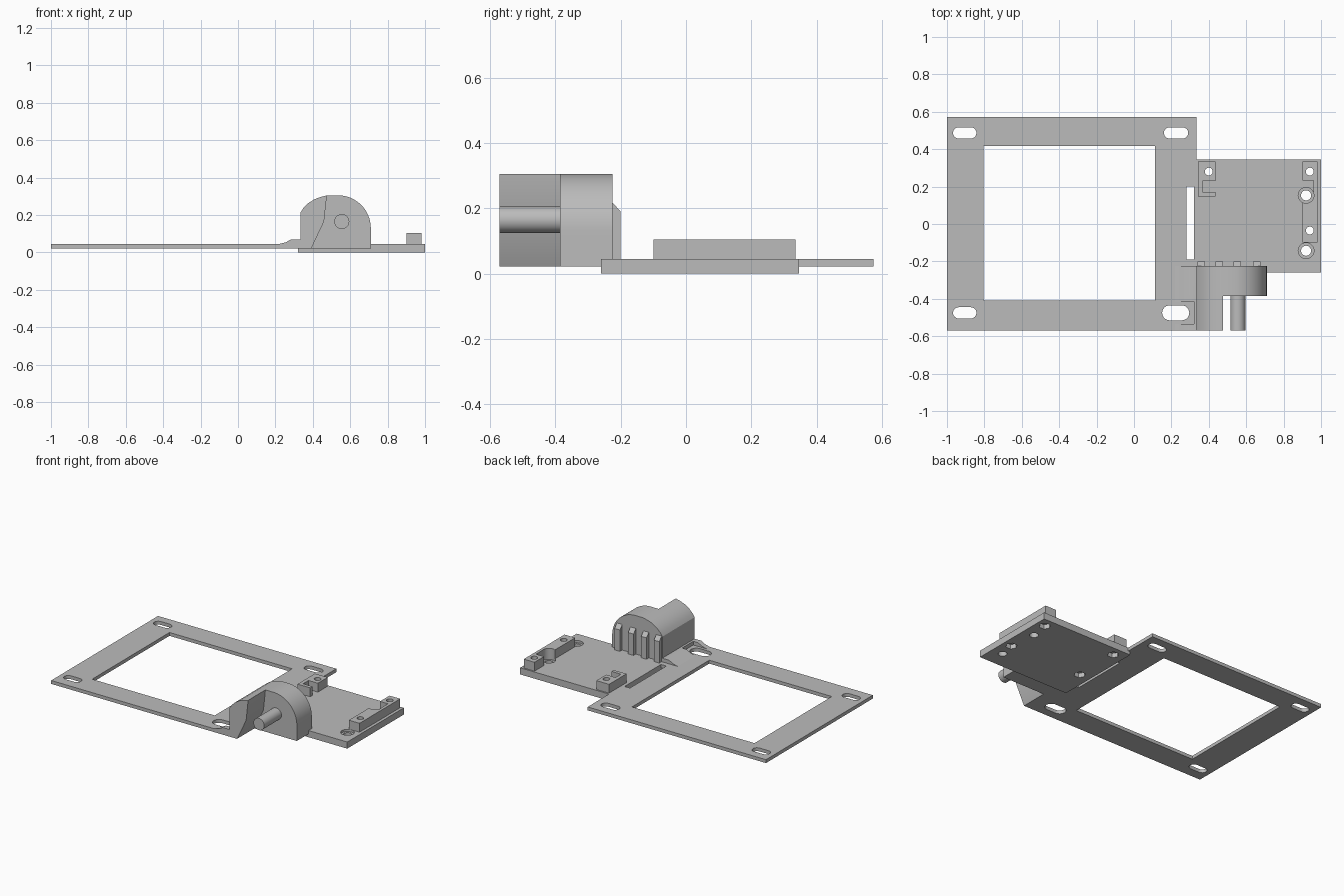
import bpy, bmesh, math
from mathutils import Vector

if "Cube" in bpy.data.objects:
    bpy.data.objects.remove(bpy.data.objects["Cube"])

grey = bpy.data.materials.new("plain grey")
grey.diffuse_color = (0.5, 0.5, 0.5, 1)
grey.use_nodes = True
grey.node_tree.nodes["Principled BSDF"].inputs["Base Color"].default_value = grey.diffuse_color


def prism(name, pts, lo, hi, axis="z"):
    """Extrude a 2D outline along z (outline x,y), y (outline x,z) or x (outline y,z)."""
    place = {"z": lambda a, b, h: (a, b, h),
             "y": lambda a, b, h: (a, h, b),
             "x": lambda a, b, h: (h, a, b)}[axis]
    bm = bmesh.new()
    face = bm.faces.new([bm.verts.new(place(a, b, lo)) for a, b in pts])
    ext = bmesh.ops.extrude_face_region(bm, geom=[face])
    verts = [g for g in ext["geom"] if isinstance(g, bmesh.types.BMVert)]
    bmesh.ops.translate(bm, verts=verts, vec=Vector(place(0, 0, hi - lo)))
    bmesh.ops.recalc_face_normals(bm, faces=bm.faces)
    mesh = bpy.data.meshes.new(name)
    bm.to_mesh(mesh)
    bm.free()
    mesh.materials.append(grey)
    ob = bpy.data.objects.new(name, mesh)
    bpy.context.collection.objects.link(ob)
    return ob


def rect(x0, x1, y0, y1):
    return [(x0, y0), (x1, y0), (x1, y1), (x0, y1)]


def arc(cx, cy, r, a0, a1, n):
    return [(cx + r * math.cos(math.radians(a0 + (a1 - a0) * i / n)),
             cy + r * math.sin(math.radians(a0 + (a1 - a0) * i / n))) for i in range(n + 1)]


def circle(cx, cy, r, n=32):
    return arc(cx, cy, r, 0, 360, n)[:-1]


def stadium(cx, cy, length, width):
    d, r = (length - width) / 2, width / 2
    return arc(cx + d, cy, r, -90, 90, 12) + arc(cx - d, cy, r, 90, 270, 12)


def cut(ob, pts, lo=-0.1, hi=0.5):
    """Remove a vertical prism from a part."""
    tool = prism("cutter", pts, lo, hi)
    tool.hide_render = True
    mod = ob.modifiers.new("cut", "BOOLEAN")
    mod.operation, mod.solver, mod.object = "DIFFERENCE", "EXACT", tool
    bpy.context.view_layer.objects.active = ob
    bpy.ops.object.modifier_apply(modifier=mod.name)
    bpy.data.objects.remove(tool)


def smooth(ob):
    bpy.ops.object.select_all(action="DESELECT")
    ob.select_set(True)
    bpy.context.view_layer.objects.active = ob
    bpy.ops.object.shade_smooth_by_angle(angle=math.radians(30))


SLOTS = [(-0.945 + 0.04, 0.487, 0.125, 0.06), (0.225, 0.487, 0.13, 0.06),
         (-0.905, -0.475, 0.125, 0.06), (0.223, -0.475, 0.145, 0.08)]

# Flat mounting frame with window, four slots and a relief slit
frame = prism("mounting_frame", rect(-1, 0.335, -0.57, 0.573), 0.022, 0.045)
cut(frame, rect(-0.805, 0.113, -0.41, 0.417))
cut(frame, rect(0.28, 0.32, -0.19, 0.2))
for s in SLOTS:
    cut(frame, stadium(*s))

# Raised ramp beside the bearing, pocketed around the slot
ramp = prism("ramp", [(0.22, 0.04), (0.335, 0.04), (0.335, 0.07), (0.285, 0.07),
                      (0.255, 0.054), (0.22, 0.045)], -0.57, -0.225, "y")
cut(ramp, rect(0.2, 0.32, -0.535, -0.415))

# Base plate
plate = prism("base_plate", rect(0.32, 1, -0.26, 0.345), 0, 0.045)

# Right rail and left clip, each with a side notch
rail = prism("right_rail", rect(0.9, 0.98, -0.1, 0.335), 0.04, 0.105)
cut(rail, rect(0.85, 0.96, 0.17, 0.233))
clip = prism("left_clip", rect(0.342, 0.437, 0.148, 0.335), 0.04, 0.105)
cut(clip, rect(0.367, 0.5, 0.172, 0.23))

# Screw holes with hexagonal nut pockets underneath
for x, y in [(0.4, 0.28), (0.94, 0.28), (0.94, -0.035), (0.4, -0.035)]:
    cut(plate, circle(x, y, 0.036, 6), -0.1, 0.03)
    if (x, y) != (0.4, -0.035):
        for ob in (plate, rail if x > 0.5 else clip):
            cut(ob, circle(x, y, 0.021))

# Counterbored mounting holes
for y in (0.153, -0.143):
    cut(plate, circle(0.92, y, 0.027))
    cut(plate, circle(0.92, y, 0.042), 0.03, 0.5)
cut(rail, circle(0.92, 0.153, 0.042))

# Rounded bearing housing and its forward half
left_curve = [(0.475, 0.305), (0.445, 0.297), (0.41, 0.285), (0.375, 0.263),
              (0.35, 0.238), (0.335, 0.215)]
housing = prism("bearing_housing", [(0.335, 0.022), (0.71, 0.022)]
                + arc(0.535, 0.13, 0.175, 0, 90, 20) + left_curve, -0.385, -0.225, "y")
shell = prism("housing_front", [(0.335, 0.022), (0.392, 0.022), (0.46, 0.165)]
              + left_curve, -0.57, -0.38, "y")

# Shaft pin
pin = prism("shaft_pin", circle(0.555, 0.165, 0.04), -0.57, -0.38, "y")

# Back ribs with bevelled tops
for i, x in enumerate((0.36, 0.456, 0.553, 0.655)):
    prism(f"back_rib_{i + 1}", [(-0.23, 0.04), (-0.2, 0.04), (-0.2, 0.19), (-0.225, 0.218),
                                (-0.23, 0.218)], x - 0.02, x + 0.02, "x")

for ob in (frame, plate, rail, clip, housing, shell, pin, ramp):
    smooth(ob)
